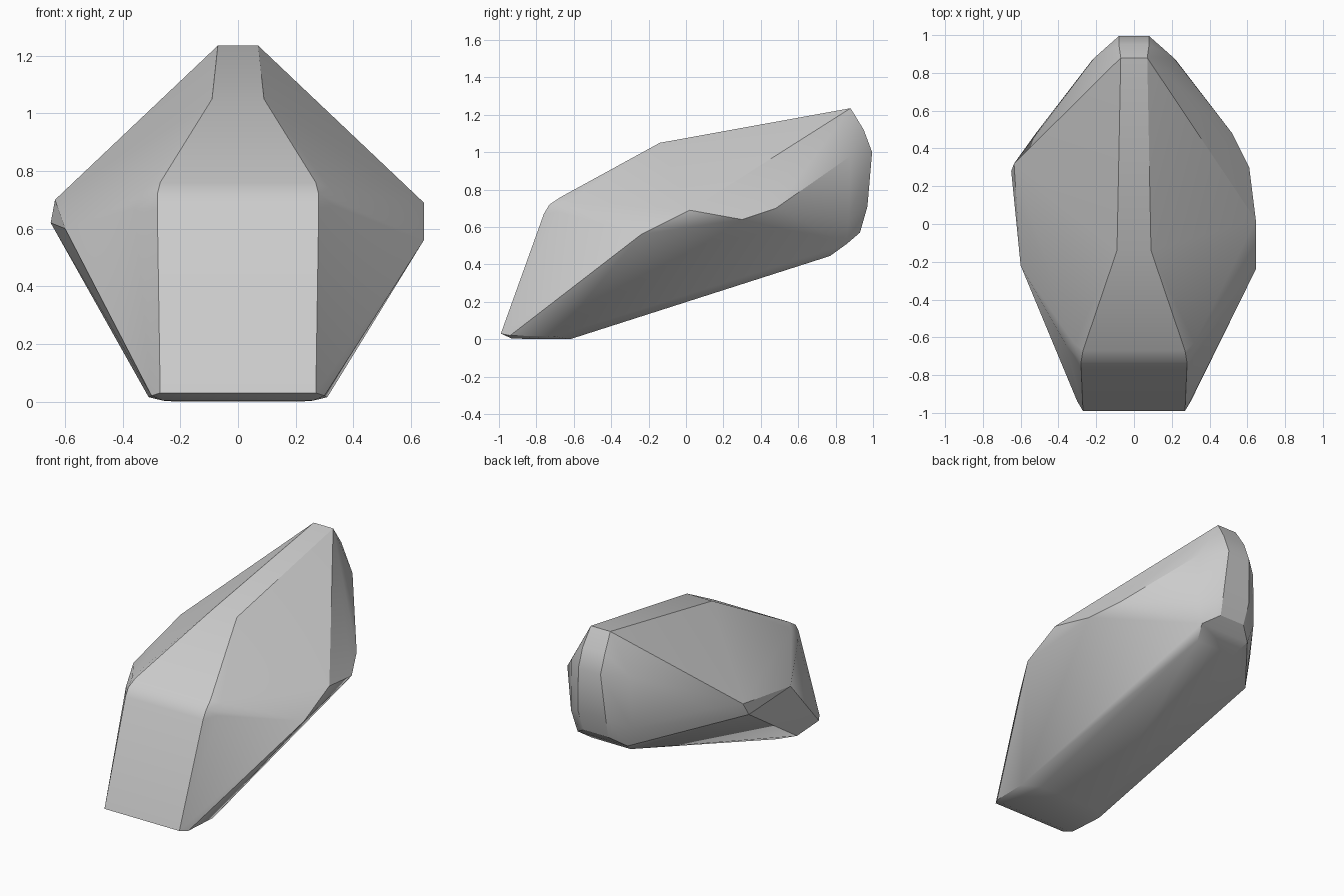
import bpy, bmesh, math

if "Cube" in bpy.data.objects:
    bpy.data.objects.remove(bpy.data.objects["Cube"])

# Key corners of the boulder; "pairs" are mirrored across x
pairs = [
    # front foot and flat base
    (0.27, -0.99, 0.03), (0.30, -0.94, 0.02), (0.26, -0.93, 0.003),
    (0.31, -0.70, 0.015), (0.22, -0.62, 0.0),
    # front face top, rounded shoulder
    (0.28, -0.76, 0.67), (0.28, -0.73, 0.72), (0.27, -0.67, 0.76),
    (0.33, -0.68, 0.68), (0.32, -0.63, 0.74),
    # top ridge
    (0.09, -0.14, 1.05), (0.07, 0.88, 1.235),
    # rounded back
    (0.08, 0.95, 1.12), (0.08, 0.995, 1.0), (0.21, 0.88, 0.98),
    (0.10, 0.97, 0.71), (0.22, 0.87, 0.64), (0.09, 0.93, 0.57),
    (0.18, 0.86, 0.51), (0.14, 0.77, 0.445), (0.52, 0.48, 0.70),
]
singles = [
    # uneven side corners
    (0.645, -0.24, 0.56), (0.645, 0.02, 0.69), (0.61, 0.30, 0.64),
    (-0.60, -0.22, 0.60), (-0.65, 0.28, 0.62), (-0.635, 0.32, 0.70),
    (-0.36, -0.64, 0.67),
]

points = singles + [(s * x, y, z) for x, y, z in pairs for s in (-1, 1)]

# Wrap the corners in one faceted skin
bm = bmesh.new()
for p in points:
    bm.verts.new(p)
hull = bmesh.ops.convex_hull(bm, input=bm.verts[:])
loose = [v for v in bm.verts if not v.link_faces]
bmesh.ops.delete(bm, geom=loose, context='VERTS')
bmesh.ops.dissolve_limit(bm, angle_limit=math.radians(2),
                         verts=bm.verts[:], edges=bm.edges[:])
bmesh.ops.recalc_face_normals(bm, faces=bm.faces[:])

mesh = bpy.data.meshes.new("boulder")
bm.to_mesh(mesh)
bm.free()
rock = bpy.data.objects.new("boulder", mesh)
bpy.context.collection.objects.link(rock)

# Soften shallow creases, keep strong edges crisp
bpy.context.view_layer.objects.active = rock
rock.select_set(True)
bpy.ops.object.shade_smooth_by_angle(angle=math.radians(28))
